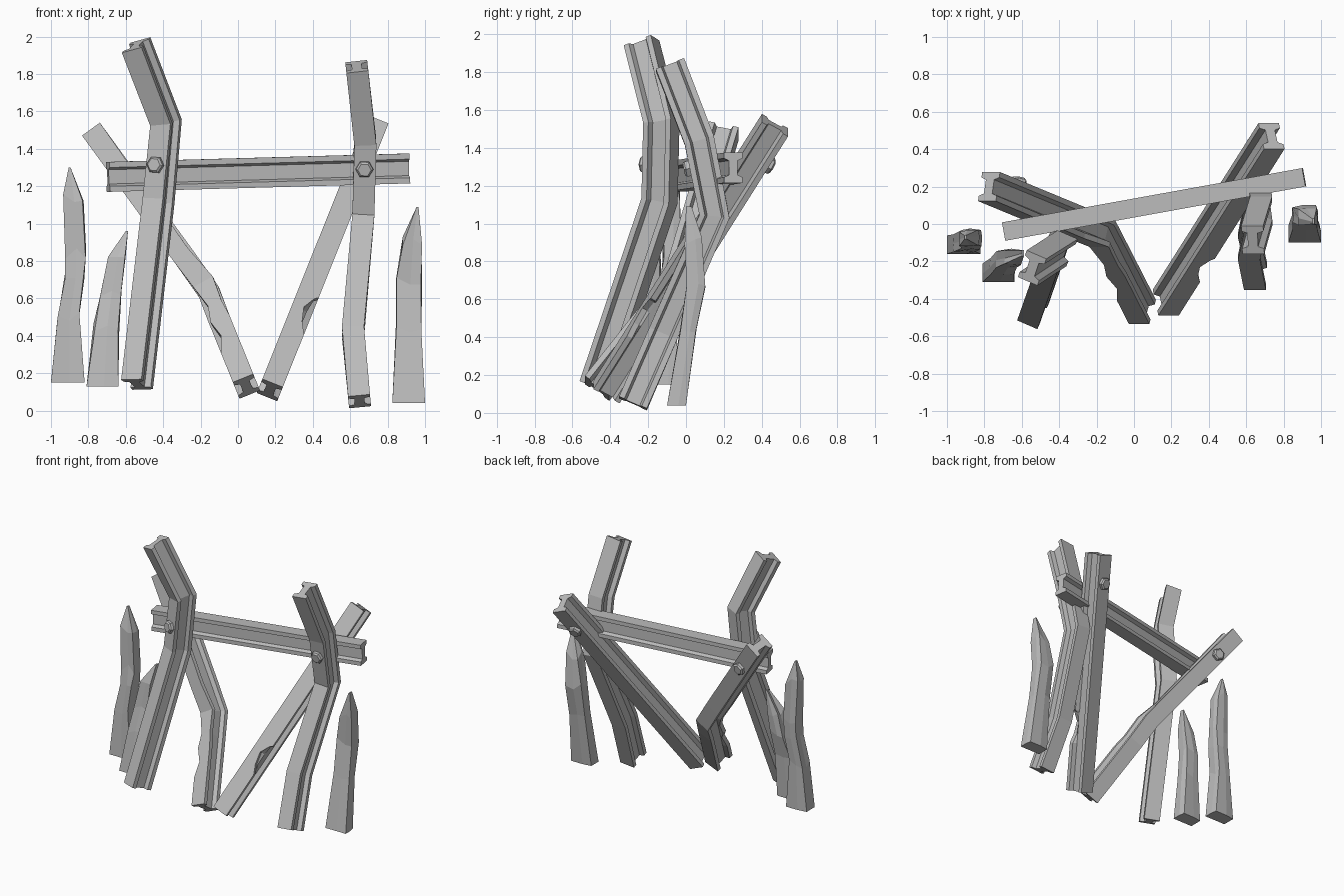
import bpy, bmesh, math, random
from mathutils import Vector

cube = bpy.data.objects.get("Cube")
if cube:
    bpy.data.objects.remove(cube)

random.seed(4)
grey = bpy.data.materials.new("weathered_grey")
grey.use_nodes = True
grey.diffuse_color = (0.5, 0.5, 0.5, 1)
grey.node_tree.nodes["Principled BSDF"].inputs["Base Color"].default_value = (0.5, 0.5, 0.5, 1)


def finish(name, bm):
    bmesh.ops.recalc_face_normals(bm, faces=bm.faces)
    mesh = bpy.data.meshes.new(name)
    bm.to_mesh(mesh)
    bm.free()
    mesh.materials.append(grey)
    obj = bpy.data.objects.new(name, mesh)
    bpy.context.collection.objects.link(obj)
    return obj


def loft(name, rings):
    """Skin a list of equal-length rings and cap both ends."""
    bm = bmesh.new()
    rows = [[bm.verts.new(p) for p in ring] for ring in rings]
    n = len(rows[0])
    for low, high in zip(rows, rows[1:]):
        for i in range(n):
            j = (i + 1) % n
            bm.faces.new((low[i], low[j], high[j], high[i]))
    bm.faces.new(rows[0])
    bm.faces.new(rows[-1])
    return finish(name, bm)


def frame(t, web):
    """Flange-width and web axes square to the beam direction."""
    v = (web - t * t.dot(web)).normalized()
    return v.cross(t), v


def beam(name, path, web, width=0.118, depth=0.16, chips=()):
    """I-beam along a bent path; chips bite into the front flange edges."""
    pts = [Vector(p) for p in path]
    web = Vector(web)
    dirs = [(b - a).normalized() for a, b in zip(pts, pts[1:])]
    stations = []
    for i, p in enumerate(pts):
        t = (dirs[max(i - 1, 0)] + dirs[min(i, len(dirs) - 1)]).normalized()
        stations.append((i, p, t, 0, 0))
    for at, left, right in chips:
        i = int(at)
        stations.append((at, pts[i].lerp(pts[i + 1], at - i), dirs[i], left, right))
    stations.sort(key=lambda s: s[0])
    w, d, b, f = width / 2, depth / 2, width * 0.23, 0.03
    rings = []
    for _, p, t, left, right in stations:
        u, v = frame(t, web)
        lo, hi = -w + left, w - right
        outline = [(lo, -d), (hi, -d), (hi, f - d), (b, 1.4 * f - d),
                   (b, d - 1.4 * f), (w, d - f), (w, d), (-w, d),
                   (-w, d - f), (-b, d - 1.4 * f), (-b, 1.4 * f - d), (lo, f - d)]
        rings.append([p + u * x + v * y for x, y in outline])
    return loft(name, rings)


def bolt(name, a, b, at, web, side, depth=0.16):
    """Hex bolt head on the outer face of a beam's flange."""
    a, b = Vector(a), Vector(b)
    t = (b - a).normalized()
    u, v = frame(t, Vector(web))
    base = a.lerp(b, at) + v * side * depth / 2
    rings = []
    for r, h in ((0.047, -0.005), (0.047, 0.02), (0.036, 0.03)):
        rings.append([base + v * side * h + (u * math.cos(k * math.pi / 3)
                      + t * math.sin(k * math.pi / 3)) * r for k in range(6)])
    loft(name, rings)


def shard(name, rows):
    """Splintered stake: rows of (z, x min, x max, y min, y max)."""
    rings = []
    for i, (z, x0, x1, y0, y1) in enumerate(rows):
        ring = []
        for fx, fy in ((0, 0), (0.55, 0), (1, 0), (1, 0.6), (0.95, 1), (0.4, 1), (0, 0.9), (0, 0.4)):
            wobble = 0 if i in (0, len(rows) - 1) else 0.12
            cx = fx + (0.5 - fx) * random.uniform(0, wobble)
            cy = fy + (0.5 - fy) * random.uniform(0, wobble * 2)
            dz = random.uniform(-0.25, 0.25) * wobble
            ring.append(Vector((x0 + (x1 - x0) * cx, y0 + (y1 - y0) * cy, z + dz)))
        rings.append(ring)
    loft(name, rings)


back = (0, 1, 0)
twisted = (0.4, 0.92, 0)

# Bent upright posts
right_post = [(-0.54, -0.47, 0.14), (-0.425, -0.14, 1.12), (-0.385, -0.13, 1.54), (-0.545, -0.235, 1.955)]
beam("right_post", right_post, twisted)
left_post = [(0.65, -0.28, 0.05), (0.615, -0.12, 0.42), (0.67, 0.15, 1.04), (0.68, 0.07, 1.44), (0.635, -0.085, 1.84)]
beam("left_post", left_post, back)

# Horizontal cross beam
beam("cross_beam", [(-0.695, -0.04, 1.25), (0.91, 0.25, 1.295)], (0, 0, 1), width=0.1)

# Leaning braces behind the posts
right_brace = [(0.045, -0.47, 0.13), (-0.17, -0.05, 0.66), (-0.775, 0.2, 1.49)]
beam("right_brace", right_brace, back,
     chips=[(0.3, 0, 0), (0.45, 0.035, 0), (0.6, 0.01, 0), (0.75, 0.03, 0.01), (1.2, 0, 0.015)])
left_brace = [(0.17, -0.42, 0.11), (0.735, 0.47, 1.52)]
beam("left_brace", left_brace, back,
     chips=[(0.2, 0, 0), (0.24, 0, 0.035), (0.29, 0, 0.055), (0.33, 0, 0.02), (0.34, 0, 0)])

# Bolt heads
bolt("right_post_bolt", right_post[1], right_post[2], 0.45, twisted, -1)
bolt("left_post_bolt", left_post[2], left_post[3], 0.67, back, -1)
bolt("right_brace_bolt", right_brace[1], right_brace[2], 0.76, back, 1)
bolt("left_brace_bolt", left_brace[0], left_brace[1], 0.88, back, 1)

# Splintered stakes
shard("right_outer_stake", [
    (0.15, -1.0, -0.82, -0.16, -0.05), (0.5, -0.97, -0.845, -0.15, -0.04),
    (0.72, -0.925, -0.82, -0.14, -0.02), (0.84, -0.925, -0.81, -0.13, -0.02),
    (1.14, -0.935, -0.825, -0.12, -0.03), (1.3, -0.905, -0.895, -0.08, -0.06)])
shard("right_inner_stake", [
    (0.13, -0.81, -0.64, -0.31, -0.2), (0.45, -0.775, -0.635, -0.28, -0.17),
    (0.64, -0.74, -0.62, -0.24, -0.13), (0.8, -0.695, -0.6, -0.22, -0.13),
    (0.96, -0.6, -0.588, -0.17, -0.14)])
shard("left_outer_stake", [
    (0.04, 0.825, 1.0, -0.1, 0.0), (0.42, 0.84, 0.985, -0.04, 0.06),
    (0.68, 0.845, 0.985, 0.0, 0.11), (0.9, 0.88, 0.985, -0.01, 0.09),
    (1.09, 0.955, 0.965, 0.0, 0.03)])
